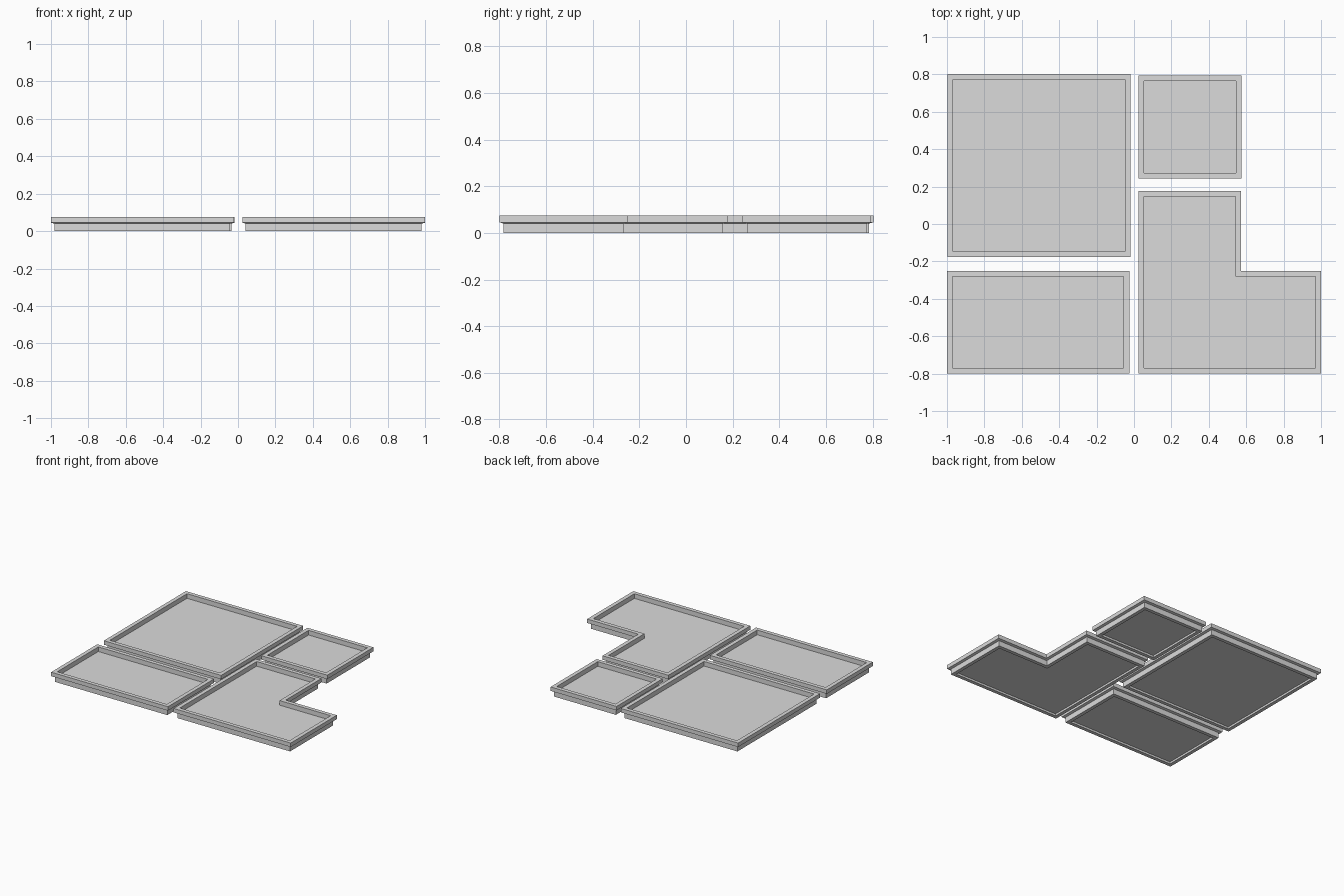
import bpy
import bmesh
from mathutils import Vector

cube = bpy.data.objects.get("Cube")
if cube:
    bpy.data.objects.remove(cube, do_unlink=True)

grey = bpy.data.materials.new("plain grey")
grey.use_nodes = True
colour = (0.71, 0.71, 0.71, 1.0)
grey.diffuse_color = colour
grey.node_tree.nodes["Principled BSDF"].inputs["Base Color"].default_value = colour

# Wall cross-section from underside to tray floor: (inset from outline, height)
SECTION = [(0.045, 0.015), (0.045, 0), (0.018, 0), (0.018, 0.04),
           (0, 0.045), (0, 0.075), (0.03, 0.075), (0.03, 0.04)]


def inset(outline, amount):
    """Move every edge of a counter-clockwise right-angled outline inwards."""
    result = []
    for i, point in enumerate(outline):
        p = Vector(point)
        before = (p - Vector(outline[i - 1])).normalized()
        after = (Vector(outline[(i + 1) % len(outline)]) - p).normalized()
        normals = Vector((-before.y, before.x)) + Vector((-after.y, after.x))
        result.append(p + normals * amount)
    return result


def rectangle(x0, x1, y0, y1):
    return [(x0, y0), (x1, y0), (x1, y1), (x0, y1)]


def make_tray(name, outline):
    bm = bmesh.new()
    rings = [[bm.verts.new((p.x, p.y, z)) for p in inset(outline, amount)]
             for amount, z in SECTION]
    n = len(outline)
    # Stepped walls and rim
    for low, high in zip(rings, rings[1:]):
        for i in range(n):
            j = (i + 1) % n
            bm.faces.new((low[i], low[j], high[j], high[i]))
    # Underside and tray floor
    bm.faces.new(rings[0][::-1])
    bm.faces.new(rings[-1])
    bmesh.ops.recalc_face_normals(bm, faces=bm.faces)
    mesh = bpy.data.meshes.new(name)
    bm.to_mesh(mesh)
    bm.free()
    mesh.materials.append(grey)
    tray = bpy.data.objects.new(name, mesh)
    bpy.context.collection.objects.link(tray)


make_tray("large_square_tray", rectangle(-0.997, -0.018, -0.176, 0.803))
make_tray("long_tray", rectangle(-1, -0.025, -0.8, -0.25))
make_tray("small_square_tray", rectangle(0.024, 0.575, 0.243, 0.794))
make_tray("corner_tray", [(0.023, -0.8), (1, -0.8), (1, -0.25),
                          (0.573, -0.25), (0.573, 0.177), (0.023, 0.177)])
